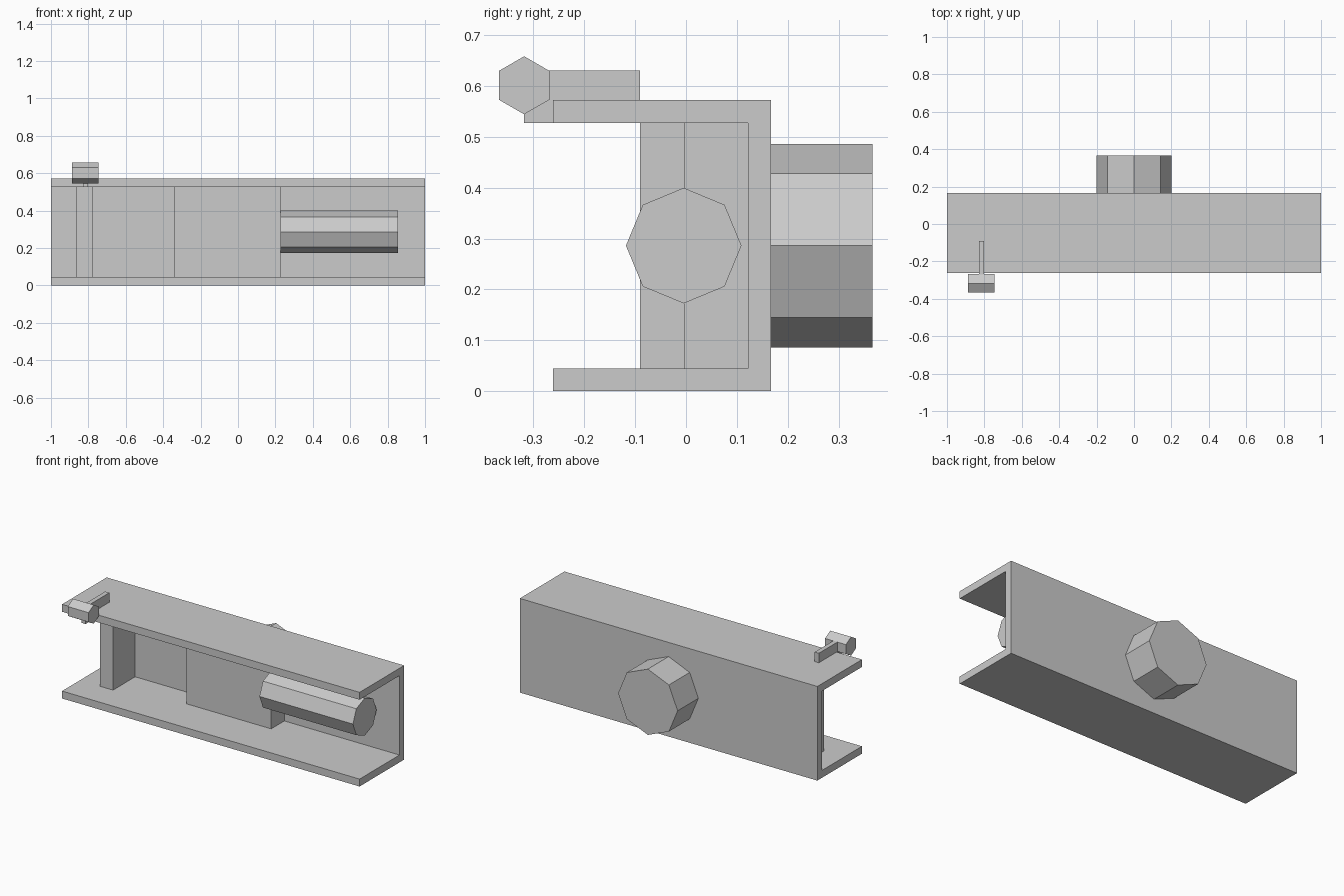
import bpy
import bmesh
from math import sin, cos, tau

if "Cube" in bpy.data.objects:
    bpy.data.objects.remove(bpy.data.objects["Cube"])


def prism(name, points, axis, start, end):
    """Extrude a 2D profile along an axis. Profile is (y, z) for 'x', (x, z) for 'y'."""
    def place(p, d):
        return (d, p[0], p[1]) if axis == 'x' else (p[0], d, p[1])

    bm = bmesh.new()
    a = [bm.verts.new(place(p, start)) for p in points]
    b = [bm.verts.new(place(p, end)) for p in points]
    n = len(points)
    bm.faces.new(a)
    bm.faces.new(b)
    for i in range(n):
        j = (i + 1) % n
        bm.faces.new((a[i], a[j], b[j], b[i]))
    bmesh.ops.recalc_face_normals(bm, faces=bm.faces)
    mesh = bpy.data.meshes.new(name)
    bm.to_mesh(mesh)
    bm.free()
    obj = bpy.data.objects.new(name, mesh)
    bpy.context.collection.objects.link(obj)
    return obj


def ngon(sides, radius, u, v):
    """Regular polygon with a corner pointing straight up."""
    return [(u + radius * sin(tau * i / sides), v + radius * cos(tau * i / sides))
            for i in range(sides)]


def box(name, x, y, z):
    rect = [(y[0], z[0]), (y[1], z[0]), (y[1], z[1]), (y[0], z[1])]
    return prism(name, rect, 'x', *x)


FRONT, BACK, HEIGHT, WALL = -0.261, 0.167, 0.572, 0.045
INNER, FLOOR, CEILING = BACK - WALL, WALL, HEIGHT - WALL
MID = HEIGHT / 2

# C-shaped housing, open at the front and both ends
prism("channel_housing",
      [(FRONT, 0), (BACK, 0), (BACK, HEIGHT), (FRONT, HEIGHT),
       (FRONT, CEILING), (INNER, CEILING), (INNER, FLOOR), (FRONT, FLOOR)],
      'x', -1, 1)

# Octagonal knob on the back
prism("rear_knob", ngon(8, 0.2, 0, MID), 'y', BACK, 0.366)

# Inner mechanism
box("inner_block", (-0.342, 0.226), (-0.004, INNER), (FLOOR, CEILING))
prism("inner_cylinder", ngon(8, 0.1135, -0.0045, MID), 'x', 0.227, 0.855)
box("inner_post", (-0.863, -0.777), (-0.09, INNER), (FLOOR, CEILING))

# Lever with hexagonal grip
box("lever_arm", (-0.83, -0.802), (-0.318, -0.09), (CEILING, 0.63))
prism("lever_grip", ngon(6, 0.057, -0.318, 0.601), 'x', -0.887, -0.747)
